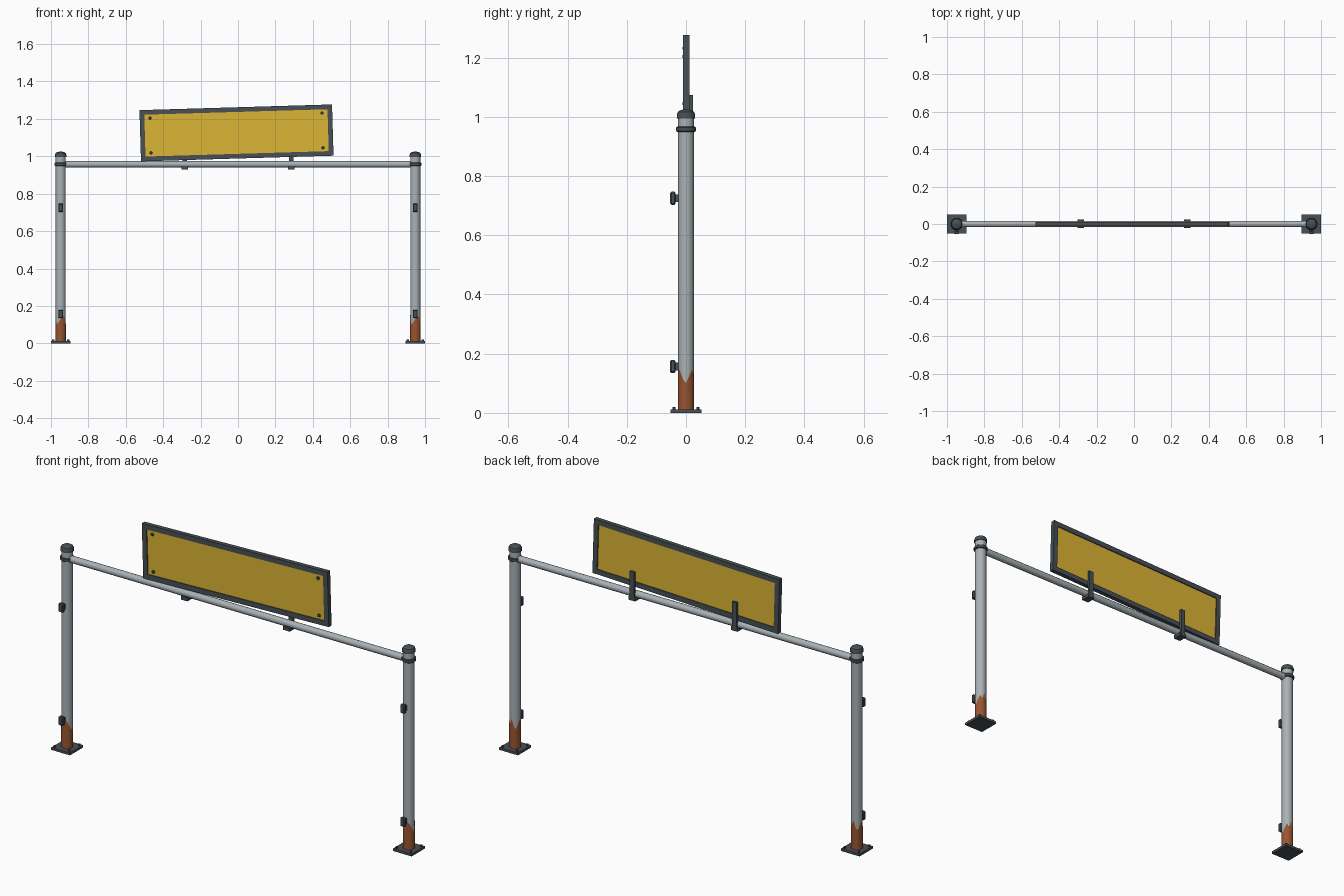
import bpy, bmesh, math
from mathutils import Matrix, Vector

if "Cube" in bpy.data.objects:
    bpy.data.objects.remove(bpy.data.objects["Cube"])


def material(name, rgb):
    m = bpy.data.materials.new(name)
    m.diffuse_color = (*rgb, 1)
    m.use_nodes = True
    m.node_tree.nodes["Principled BSDF"].inputs["Base Color"].default_value = m.diffuse_color
    return m


STEEL = material("galvanised_steel", (0.40, 0.44, 0.46))
DARK = material("dark_metal", (0.065, 0.08, 0.09))
YELLOW = material("yellow_paint", (0.72, 0.46, 0.035))
RUST = material("rust", (0.32, 0.09, 0.03))


def finish(bm, name, mat, smooth=False):
    bmesh.ops.recalc_face_normals(bm, faces=bm.faces[:])
    me = bpy.data.meshes.new(name)
    bm.to_mesh(me)
    bm.free()
    ob = bpy.data.objects.new(name, me)
    bpy.context.collection.objects.link(ob)
    me.materials.append(mat)
    if smooth:
        bpy.ops.object.select_all(action='DESELECT')
        ob.select_set(True)
        bpy.context.view_layer.objects.active = ob
        bpy.ops.object.shade_smooth_by_angle(angle=math.radians(35))
    return ob


def box(name, centre, size, mat, bevel=0.0):
    bm = bmesh.new()
    bmesh.ops.create_cube(bm, size=1)
    bmesh.ops.scale(bm, vec=size, verts=bm.verts)
    if bevel:
        bmesh.ops.bevel(bm, geom=bm.edges[:], offset=bevel, segments=1, affect='EDGES')
    ob = finish(bm, name, mat)
    ob.location = centre
    return ob


def lathe(name, profile, loc, mat, sides=16, axis='Z'):
    # profile of (radius, height) pairs turned about the axis, ends capped
    bm = bmesh.new()
    rings = [[bm.verts.new((r * math.cos(2 * math.pi * i / sides),
                            r * math.sin(2 * math.pi * i / sides), z))
              for i in range(sides)] for r, z in profile]
    for a, b in zip(rings, rings[1:]):
        for i in range(sides):
            j = (i + 1) % sides
            bm.faces.new((a[i], a[j], b[j], b[i]))
    bm.faces.new(rings[0])
    bm.faces.new(rings[-1])
    ob = finish(bm, name, mat, smooth=sides > 8)
    ob.location = loc
    ob.rotation_euler = {'Z': (0, 0, 0), 'X': (0, math.pi / 2, 0),
                         'Y': (math.pi / 2, 0, 0)}[axis]
    return ob


def rust_sleeve(name, x):
    # jagged-topped sleeve around the foot of the post
    tops = [.10, .125, .145, .13, .16, .125, .11, .14,
            .155, .12, .10, .115, .13, .15, .14, .115]
    bm = bmesh.new()
    rings = []
    for k in range(2):
        rings.append([bm.verts.new((0.0276 * math.cos(i * math.pi / 8),
                                    0.0276 * math.sin(i * math.pi / 8),
                                    tops[i] if k else 0.012)) for i in range(16)])
    for i in range(16):
        j = (i + 1) % 16
        bm.faces.new((rings[0][i], rings[0][j], rings[1][j], rings[1][i]))
    finish(bm, name, RUST, smooth=True).location = (x, 0, 0)


# Two posts with feet, collars, caps and front lugs
for side, s in (("left", -1), ("right", 1)):
    x = 0.948 * s
    box(side + "_base_plate", (x, 0, 0.006), (0.104, 0.104, 0.012), DARK)
    for i, (bx, by) in enumerate(((1, 1), (1, -1), (-1, 1), (-1, -1))):
        lathe(f"{side}_anchor_bolt_{i}", [(0.006, 0.011), (0.006, 0.02)],
              (x + bx * 0.04, by * 0.04, 0), DARK, 6)
    lathe(side + "_post", [(0.027, 0.01), (0.027, 1.0)], (x, 0, 0), STEEL)
    rust_sleeve(side + "_rust", x)
    lathe(side + "_collar", [(0.030, 0.949), (0.033, 0.952), (0.033, 0.964), (0.030, 0.967)],
          (x, 0, 0), DARK)
    lathe(side + "_cap", [(0.031, 0.995), (0.031, 1.007), (0.027, 1.017),
                          (0.017, 1.023), (0.006, 1.025)], (x, 0, 0), DARK)
    for label, z in (("lower", 0.157), ("upper", 0.725)):
        box(f"{side}_{label}_lug_stem", (x, -0.031, z), (0.016, 0.018, 0.026), DARK)
        box(f"{side}_{label}_lug", (x, -0.0445, z), (0.026, 0.018, 0.044), DARK, 0.004)

# Cross rail between the posts
lathe("cross_rail", [(0.017, -0.94), (0.017, 0.94)], (0, 0, 0.957), STEEL, 12, 'X')

# Sign: parts built level, then tilted together about the sign centre
W, H, T, F = 1.03, 0.274, 0.022, 0.025
tilt = Matrix.Translation((-0.008, 0.001, 1.125)) @ Matrix.Rotation(math.radians(-1.7), 4, 'Y')
sign = [box("sign_panel", (0, 0, 0), (W - F, 0.012, H - F), YELLOW)]
for label, s in (("left", -1), ("right", 1)):
    sign.append(box("sign_frame_" + label, (s * (W - F) / 2, 0, 0), (F, T, H - 2 * F), DARK))
for label, s in (("bottom", -1), ("top", 1)):
    sign.append(box("sign_frame_" + label, (0, 0, s * (H - F) / 2), (W, T, F), DARK))
for sx in (-1, 1):
    for sz in (-1, 1):
        sign.append(lathe(f"sign_rivet_{sx}_{sz}", [(0.008, 0.005), (0.008, 0.010), (0.005, 0.012)],
                          (sx * 0.46, 0, sz * 0.093), DARK, 8, 'Y'))
for ob in sign:
    ob.matrix_world = tilt @ Matrix.LocRotScale(ob.location, ob.rotation_euler, Vector((1, 1, 1)))

# Sign brackets: strap under the rail, upright behind the panel
for label, s in (("left", -1), ("right", 1)):
    x = 0.284 * s
    box(label + "_bracket_clamp", (x, 0.001, 0.938), (0.036, 0.045, 0.018), DARK)
    box(label + "_bracket_upright", (x, 0.018, 1.002), (0.024, 0.012, 0.142), DARK)
